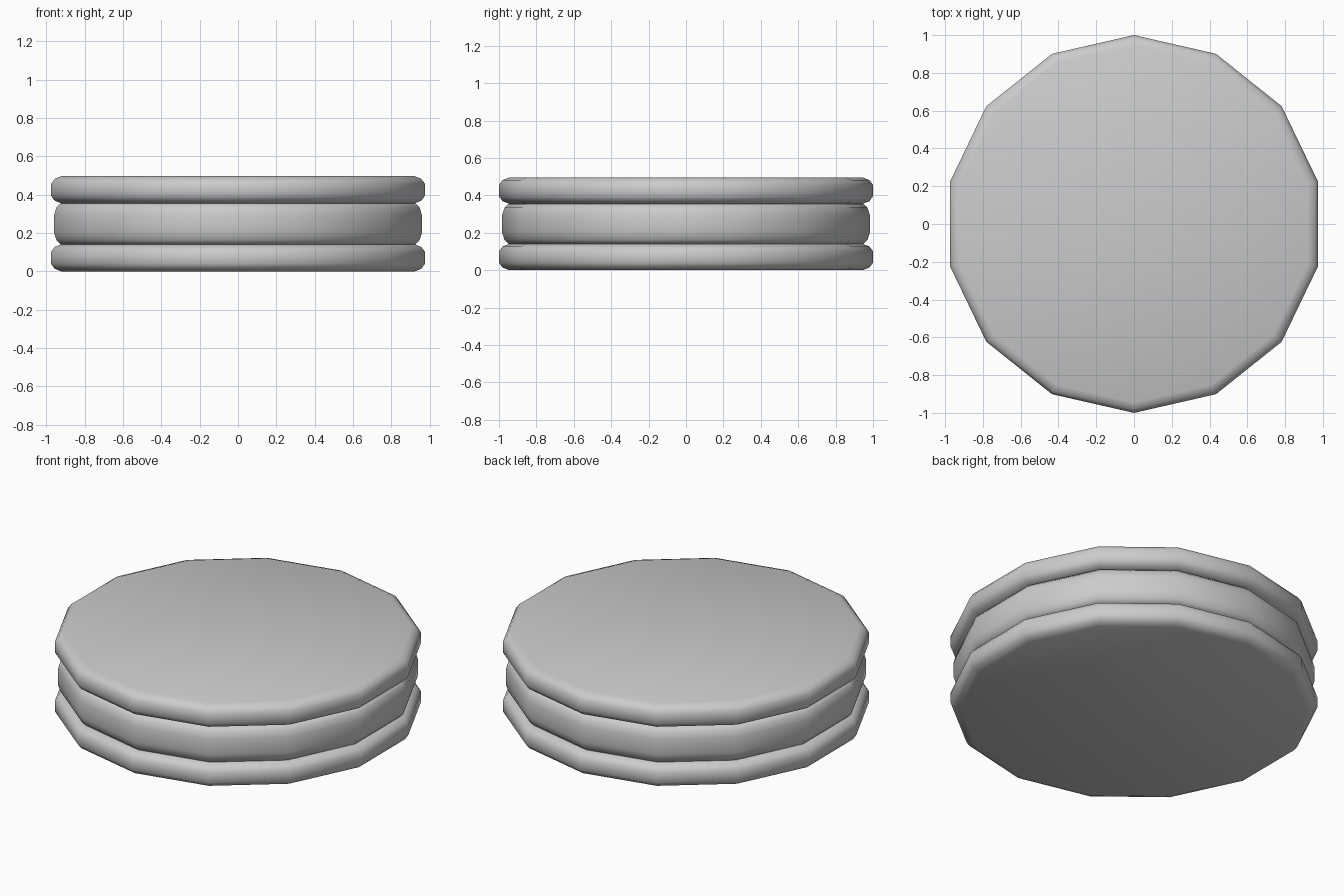
import bpy
import bmesh
from math import cos, sin, tau

cube = bpy.data.objects.get("Cube")
if cube:
    bpy.data.objects.remove(cube, do_unlink=True)

SIDES = 14

grey = bpy.data.materials.new("plain grey")
grey.use_nodes = True
colour = (0.6, 0.6, 0.6, 1)
grey.diffuse_color = colour
grey.node_tree.nodes["Principled BSDF"].inputs["Base Color"].default_value = colour


def disc(name, bottom, top, radius, inset, drop):
    """Closed fourteen-sided disc with a softly rounded rim."""
    half = [(inset, 0), (inset * 0.35, drop * 0.35), (0, drop)]
    profile = [(radius - i, bottom + d) for i, d in half]
    profile += [(radius - i, top - d) for i, d in reversed(half)]
    bm = bmesh.new()
    rings = []
    for r, z in profile:
        angles = [tau * (k / SIDES + 0.25) for k in range(SIDES)]
        rings.append([bm.verts.new((r * cos(a), r * sin(a), z)) for a in angles])
    for low, high in zip(rings, rings[1:]):
        for k in range(SIDES):
            n = (k + 1) % SIDES
            bm.faces.new((low[k], low[n], high[n], high[k]))
    bm.faces.new(rings[0][::-1])
    bm.faces.new(rings[-1])
    for face in bm.faces:
        face.smooth = True
    mesh = bpy.data.meshes.new(name)
    bm.to_mesh(mesh)
    bm.free()
    mesh.materials.append(grey)
    obj = bpy.data.objects.new(name, mesh)
    bpy.context.collection.objects.link(obj)


# Two matching wafers with a slightly narrower filling between them
disc("bottom_wafer", 0.0, 0.141, 1.0, 0.055, 0.04)
disc("filling", 0.141, 0.355, 0.983, 0.035, 0.06)
disc("top_wafer", 0.355, 0.496, 1.0, 0.055, 0.04)
